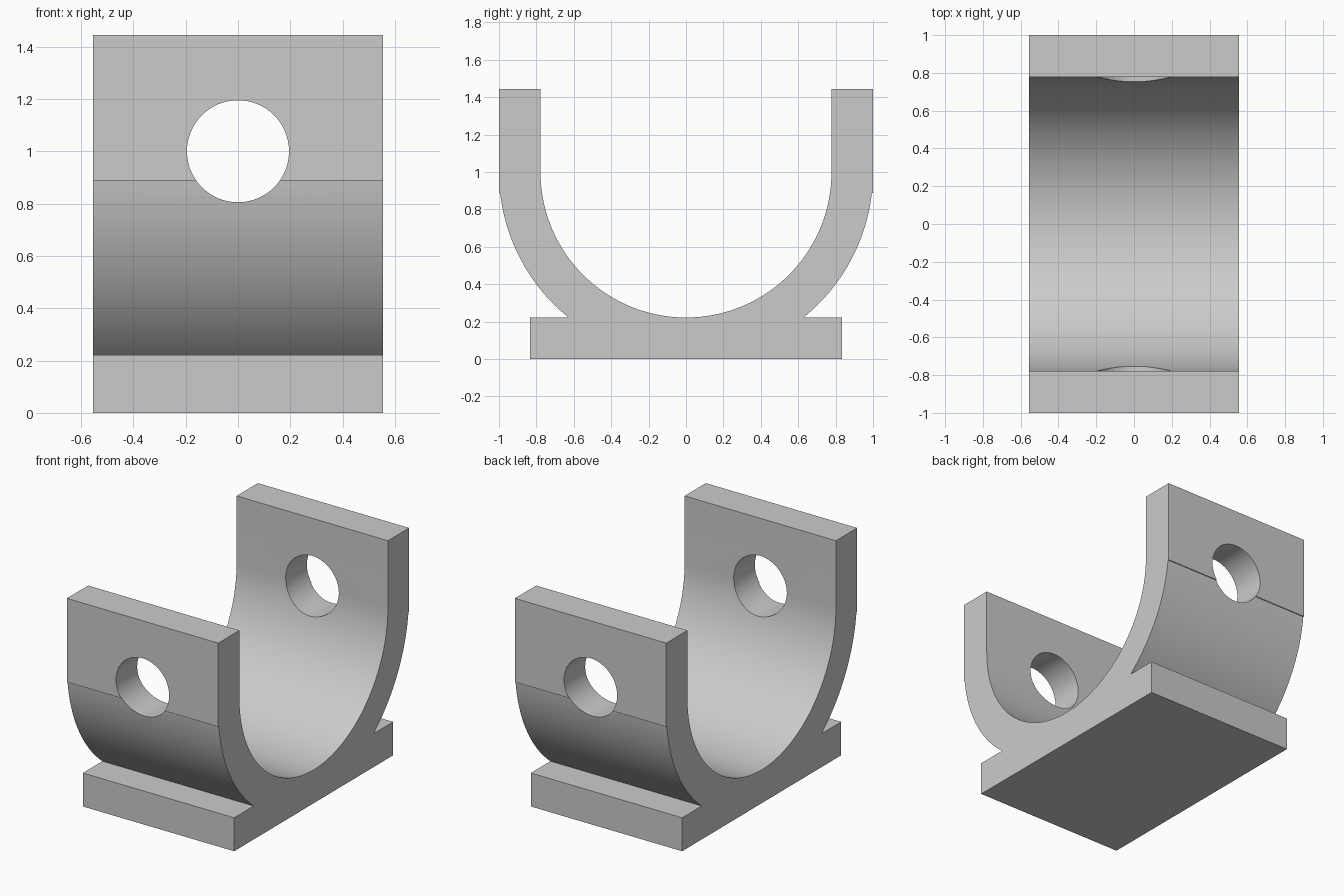
import bpy
import bmesh
from math import cos, sin, asin, pi, radians

cube = bpy.data.objects.get("Cube")
if cube:
    bpy.data.objects.remove(cube, do_unlink=True)

HALF_WIDTH = 0.555
AXIS_Z = 1.0          # shared axis height of both arcs and the holes
R_IN, R_OUT = 0.778, 1.0
BASE_Y, BASE_Z = 0.833, 0.222
ARM_BOTTOM, TOP = 0.889, 1.444
HOLE_R = 0.195

grey = bpy.data.materials.new("plain grey")
grey.use_nodes = True
grey.diffuse_color = (0.6, 0.6, 0.6, 1)
grey.node_tree.nodes["Principled BSDF"].inputs["Base Color"].default_value = (0.6, 0.6, 0.6, 1)


def arc(radius, start, end, steps):
    """Points (y, z) on a circle around the cradle axis."""
    angles = [start + (end - start) * i / steps for i in range(steps + 1)]
    return [(radius * cos(a), AXIS_Z + radius * sin(a)) for a in angles]


# Side profile: base, outer curve, small ledge, upright arm, inner curve
a_low = asin((BASE_Z - AXIS_Z) / R_OUT)
a_high = asin((ARM_BOTTOM - AXIS_Z) / R_OUT)
right = [(BASE_Y, 0), (BASE_Y, BASE_Z)]
right += arc(R_OUT, a_low, a_high, 24)
right += [(R_OUT, ARM_BOTTOM), (R_OUT, TOP), (R_IN, TOP)]
inner = arc(R_IN, 0, -pi, 96)
left = [(-y, z) for y, z in reversed(right)]
profile = right + inner + left

# Bracket body: the profile extruded across the width
bm = bmesh.new()
face = bm.faces.new([bm.verts.new((-HALF_WIDTH, y, z)) for y, z in profile])
ext = bmesh.ops.extrude_face_region(bm, geom=[face])
moved = [v for v in ext["geom"] if isinstance(v, bmesh.types.BMVert)]
bmesh.ops.translate(bm, verts=moved, vec=(2 * HALF_WIDTH, 0, 0))
bmesh.ops.recalc_face_normals(bm, faces=bm.faces)
mesh = bpy.data.meshes.new("cradle_bracket")
bm.to_mesh(mesh)
bm.free()
mesh.materials.append(grey)
bracket = bpy.data.objects.new("cradle_bracket", mesh)
bpy.context.collection.objects.link(bracket)

# Round hole drilled through both arms
bpy.ops.mesh.primitive_cylinder_add(vertices=64, radius=HOLE_R, depth=3,
                                    location=(0, 0, AXIS_Z), rotation=(pi / 2, 0, 0))
drill = bpy.context.object
drill.name = "hole_cutter"
drill.hide_render = True
drill.data.materials.append(grey)

cut = bracket.modifiers.new("holes", "BOOLEAN")
cut.operation = "DIFFERENCE"
cut.solver = "EXACT"
cut.object = drill

bpy.ops.object.select_all(action="DESELECT")
bracket.select_set(True)
bpy.context.view_layer.objects.active = bracket
bpy.ops.object.modifier_apply(modifier=cut.name)
bpy.data.objects.remove(drill, do_unlink=True)
bpy.ops.object.shade_smooth_by_angle(angle=radians(20))
